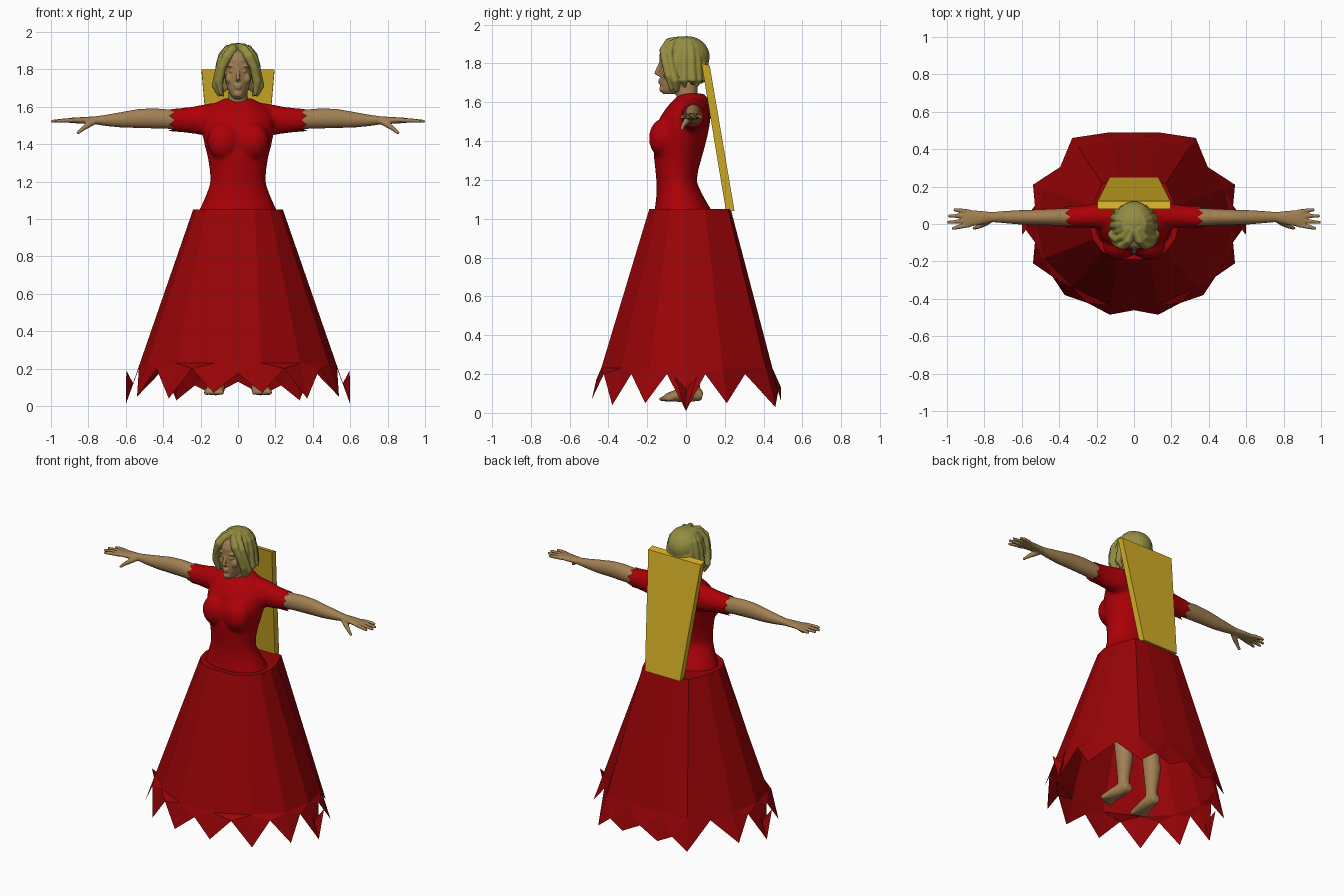
import bpy, bmesh, math
from mathutils import Vector

cube = bpy.data.objects.get("Cube")
if cube:
    bpy.data.objects.remove(cube)


def material(name, rgb):
    m = bpy.data.materials.new(name)
    m.use_nodes = True
    m.diffuse_color = (*rgb, 1)
    m.node_tree.nodes["Principled BSDF"].inputs["Base Color"].default_value = (*rgb, 1)
    return m


BODICE = material("bright red", (0.41, 0.0, 0.002))
SKIRT = material("deep red", (0.31, 0.001, 0.002))
SKIN = material("tan skin", (0.36, 0.215, 0.085))
HAIR = material("olive blonde", (0.30, 0.27, 0.055))
GOLD = material("gold", (0.66, 0.43, 0.02))
X, Y, Z = Vector((1, 0, 0)), Vector((0, 1, 0)), Vector((0, 0, 1))


def finish(name, bm, mat, smooth=True):
    bmesh.ops.recalc_face_normals(bm, faces=bm.faces)
    for f in bm.faces:
        f.smooth = smooth
    me = bpy.data.meshes.new(name)
    bm.to_mesh(me)
    bm.free()
    me.materials.append(mat)
    ob = bpy.data.objects.new(name, me)
    bpy.context.collection.objects.link(ob)
    return ob


def tube(name, path, mat, ref=Y, axis=None, n=16, jag=0):
    """Elliptic rings (x, y, z, ru, rv) along a path; jag makes a torn open end."""
    bm = bmesh.new()
    pts = [Vector(p[:3]) for p in path]
    rings = []
    for i, p in enumerate(path):
        t = axis or (pts[min(i + 1, len(pts) - 1)] - pts[max(i - 1, 0)]).normalized()
        u = ref.cross(t).normalized()
        v = t.cross(u)
        ring = []
        for k in range(n):
            a = math.tau * k / n
            co = pts[i] + u * math.cos(a) * p[3] + v * math.sin(a) * p[4]
            if jag and i == len(path) - 1:
                co += t * jag * (1 if k % 2 else -1)
            ring.append(bm.verts.new(co))
        rings.append(ring)
    for a, b in zip(rings, rings[1:]):
        for k in range(n):
            j = (k + 1) % n
            bm.faces.new((a[k], a[j], b[j], b[k]))
    if not jag:
        bm.faces.new(rings[0])
        bm.faces.new(rings[-1])
    return finish(name, bm, mat, not jag)


def upright(name, rows, mat, x=0, n=16):
    """Stack of rings given as (z, half width, front y, back y)."""
    return tube(name, [(x, (f + b) / 2, z, r, (b - f) / 2) for z, r, f, b in rows],
                mat, axis=Z, n=n)


def ball(name, loc, size, mat):
    bm = bmesh.new()
    bmesh.ops.create_uvsphere(bm, u_segments=24, v_segments=16, radius=1)
    for v in bm.verts:
        v.co = Vector(c * s + l for c, s, l in zip(v.co, size, loc))
    return finish(name, bm, mat)


def blend(name, parts, voxel, smooth):
    """Join overlapping parts into one smooth skin."""
    bpy.ops.object.select_all(action='DESELECT')
    for p in parts:
        p.select_set(True)
    bpy.context.view_layer.objects.active = parts[0]
    bpy.ops.object.join()
    ob = parts[0]
    ob.name = name
    m = ob.modifiers.new("fuse", 'REMESH')
    m.mode, m.voxel_size, m.use_smooth_shade = 'VOXEL', voxel, True
    ob.modifiers.new("relax", 'SMOOTH').iterations = smooth


# Skirt: panels from a waist ring to pointed hem tips (x, y, z, waist x)
half = [(.13, -.485, .07, .09), (.37, -.38, .04, .17), (.54, -.21, .05, .22), (.6, 0, .01, .24),
        (.54, .21, .05, .22), (.33, .46, .03, .17), (.13, .49, .06, .09)]
tips = half + [(-x, y, z, w) for x, y, z, w in reversed(half)]
# Hem notches between tips: height and outward flare
notch = [(.2, .8), (.2, .6), (.2, .4), (.2, .4), (.2, .1), (.11, 1)]
notches = notch + [(.13, 1)] + notch[::-1] + [(.175, .5)]
bm = bmesh.new()
waist, knee, hem, valley = [], [], [], []
for x, y, z, w in tips:
    top = Vector((math.copysign(w, x), y * (.47 if y > 0 else .39), 1.05))
    tip = Vector((x, y, z))
    waist.append(bm.verts.new(top))
    hem.append(bm.verts.new(tip))
    knee.append(bm.verts.new(top.lerp(tip, (1.05 - .23) / (1.05 - z))))
count = len(tips)
for i, (z, flare) in enumerate(notches):
    j = (i + 1) % count
    co = ((knee[i].co + knee[j].co) / 2).lerp((hem[i].co + hem[j].co) / 2, flare)
    valley.append(bm.verts.new((co.x, co.y, z)))
for i in range(count):
    j = (i + 1) % count
    bm.faces.new((waist[i], waist[j], knee[j], knee[i]))
    bm.faces.new((knee[i], knee[j], valley[i]))
    bm.faces.new((knee[i], valley[i], hem[i]))
    bm.faces.new((knee[i], hem[i], valley[i - 1]))
bm.faces.new(waist)
finish("skirt", bm, SKIRT, smooth=False)

# Flared scraps at the sides of the hem
for s in (1, -1):
    bm = bmesh.new()
    tip, fold = bm.verts.new((.6 * s, 0, .01)), bm.verts.new((.56 * s, 0, .12))
    for d in (1, -1):
        bm.faces.new((tip, fold, bm.verts.new((.597 * s, .06 * d, .19))))
    finish("hem_scrap", bm, SKIRT, smooth=False)

# Bodice with bust and sleeves
parts = [upright("bodice", [
    (1.03, .215, -.165, .14), (1.08, .192, -.157, .11), (1.13, .17, -.152, .082),
    (1.19, .149, -.152, .055), (1.25, .15, -.158, .063), (1.32, .16, -.166, .083),
    (1.40, .18, -.165, .105), (1.47, .194, -.155, .12), (1.53, .195, -.13, .128),
    (1.58, .17, -.095, .125), (1.615, .13, -.06, .115), (1.645, .075, -.03, .095)], BODICE, n=28)]
for s in (1, -1):
    parts.append(ball("bust", (.078 * s, -.12, 1.415), (.088, .071, .1), BODICE))
    parts.append(tube("sleeve", [(.08 * s, .045, 1.54, .077, .085), (.17 * s, .045, 1.53, .072, .085),
                                 (.25 * s, .04, 1.528, .062, .072), (.345 * s, .037, 1.53, .057, .06)],
                      BODICE, ref=Z))
    tube("sleeve_cuff", [(.29 * s, .039, 1.528, .058, .063), (.355 * s, .037, 1.528, .058, .061)],
         BODICE, ref=Z, jag=.015)
blend("bodice", parts, .011, 10)

# Arms, hands and fingers
for s in (1, -1):
    arm = [tube("arm", [(x * s, y, z, ry, rz) for x, y, z, ry, rz in (
        (.25, .037, 1.53, .045, .048), (.36, .037, 1.533, .047, .052), (.45, .037, 1.538, .044, .054),
        (.53, .036, 1.537, .041, .051), (.62, .036, 1.53, .038, .042), (.70, .037, 1.527, .032, .031),
        (.76, .037, 1.527, .027, .022), (.81, .034, 1.527, .036, .019), (.88, .03, 1.527, .046, .015),
        (.91, .03, 1.527, .043, .012))], SKIN, ref=Z)]
    for k, reach in enumerate((.975, 1.0, .995, .965)):
        y = -.005 + .0235 * k
        arm.append(tube("finger", [(.88 * s, y, 1.527, .013, .012),
                                   (.94 * s, y - .012 + .007 * k, 1.526, .0115, .011),
                                   (reach * s, y - .02 + .01 * k, 1.522, .008, .008)], SKIN, ref=Z, n=8))
    arm.append(tube("thumb", [(.765 * s, .022, 1.522, .016, .016), (.80 * s, .002, 1.503, .016, .017),
                              (.83 * s, -.014, 1.482, .012, .012), (.86 * s, -.024, 1.456, .008, .008)],
                    SKIN, ref=Y, n=8))
    blend("arm", arm, .0055, 2)

# Legs and feet
for s in (1, -1):
    leg = [upright("leg", [(.1, .036, -.005, .077), (.16, .036, -.005, .07), (.3, .053, -.015, .095),
                           (.5, .055, -.04, .075), (.8, .075, -.08, .08), (1.0, .09, -.09, .08)],
                   SKIN, x=.11 * s)]
    leg.append(tube("foot", [(.108 * s, .085, .088, .028, .026), (.11 * s, .03, .1, .04, .043),
                             (.12 * s, -.04, .09, .05, .034), (.128 * s, -.105, .078, .055, .02)],
                    SKIN, ref=Z))
    for k in range(5):
        x = (.087 + .0205 * k) * s
        leg.append(ball("toe", (x, -.115 + .007 * k, .072), (.013, .027, .014), SKIN))
    blend("leg", leg, .009, 2)

# Head: skull, neck, nose, eyes and mouth
face = [upright("head", [
    (1.642, .022, -.118, -.05), (1.66, .04, -.13, 0), (1.695, .057, -.134, .04), (1.74, .07, -.135, .07),
    (1.80, .076, -.136, .09), (1.85, .074, -.137, .09), (1.885, .064, -.122, .07), (1.915, .035, -.07, .03)],
    SKIN, n=24),
    upright("neck", [(1.58, .07, -.045, .08), (1.63, .054, -.05, .06), (1.7, .05, -.06, .06)], SKIN),
    tube("nose", [(0, -.13, 1.805, .008, .008), (0, -.146, 1.768, .01, .01), (0, -.153, 1.75, .013, .011),
                  (0, -.138, 1.741, .012, .008)], SKIN, n=12),
    ball("upper_lip", (0, -.135, 1.713), (.022, .009, .007), SKIN),
    ball("lower_lip", (0, -.133, 1.701), (.019, .01, .008), SKIN),
    ball("chin", (0, -.12, 1.668), (.025, .018, .018), SKIN)]
for s in (1, -1):
    face.append(ball("brow", (.034 * s, -.12, 1.818), (.028, .012, .008), SKIN))
    face.append(ball("eyelid", (.032 * s, -.12, 1.79), (.016, .01, .007), SKIN))
    face.append(ball("cheek", (.04 * s, -.102, 1.752), (.028, .02, .03), SKIN))
blend("head", face, .0045, 5)

# Hair: cap with parted strands
hair = [ball("cap", (0, .005, 1.835), (.106, .117, .106), HAIR),
        upright("back_hair", [(1.69, .07, .02, .07), (1.74, .09, .01, .09), (1.8, .1, .0, .115)], HAIR)]
for s in (1, -1):
    hair.append(tube("fringe", [(.008 * s, -.03, 1.927, .014, .014), (.026 * s, -.09, 1.912, .024, .018),
                                (.06 * s, -.118, 1.868, .027, .02), (.085 * s, -.108, 1.81, .022, .02),
                                (.102 * s, -.088, 1.735, .024, .022), (.09 * s, -.075, 1.66, .008, .008)],
                     HAIR, n=12))
    hair.append(tube("side_fringe", [(.02 * s, -.02, 1.925, .02, .016), (.052 * s, -.07, 1.9, .028, .02),
                                     (.085 * s, -.085, 1.85, .026, .02), (.102 * s, -.075, 1.78, .024, .022),
                                     (.118 * s, -.055, 1.71, .024, .022), (.1 * s, -.05, 1.655, .008, .008)],
                     HAIR, n=12))
    for k in range(6):
        a = math.radians(-28 + 22 * k)
        c, d = math.cos(a) * s, math.sin(a) * (.9 if k > 2 else 1)
        low = 1.655 + .012 * (k % 3) + .008 * k
        hair.append(tube("strand", [(.008 * s, -.015 + .008 * k, 1.925, .014, .014)] + [
            (c * w, .003 + d * w, z, r, r) for w, z, r in (
                (.055, 1.912, .02), (.084, 1.876, .022), (.1, 1.82, .021), (.106, 1.76, .022),
                (.1 + .015 * abs(c), 1.715, .021), (.09, low, .007))], HAIR, ref=Vector((-d, c, .1)), n=10))
blend("hair", hair, .0055, 3)

# Tapered gold back panel
bm = bmesh.new()
corners = []
for w, y, z in ((.195, .08, 1.8), (.195, .122, 1.79), (.13, .25, 1.04), (.13, .205, 1.045)):
    corners.append([bm.verts.new((s * w, y, z)) for s in (1, -1)])
for i in range(4):
    a, b = corners[i], corners[(i + 1) % 4]
    bm.faces.new((a[0], a[1], b[1], b[0]))
for s in (0, 1):
    bm.faces.new([c[s] for c in corners])
finish("back_panel", bm, GOLD, smooth=False)
